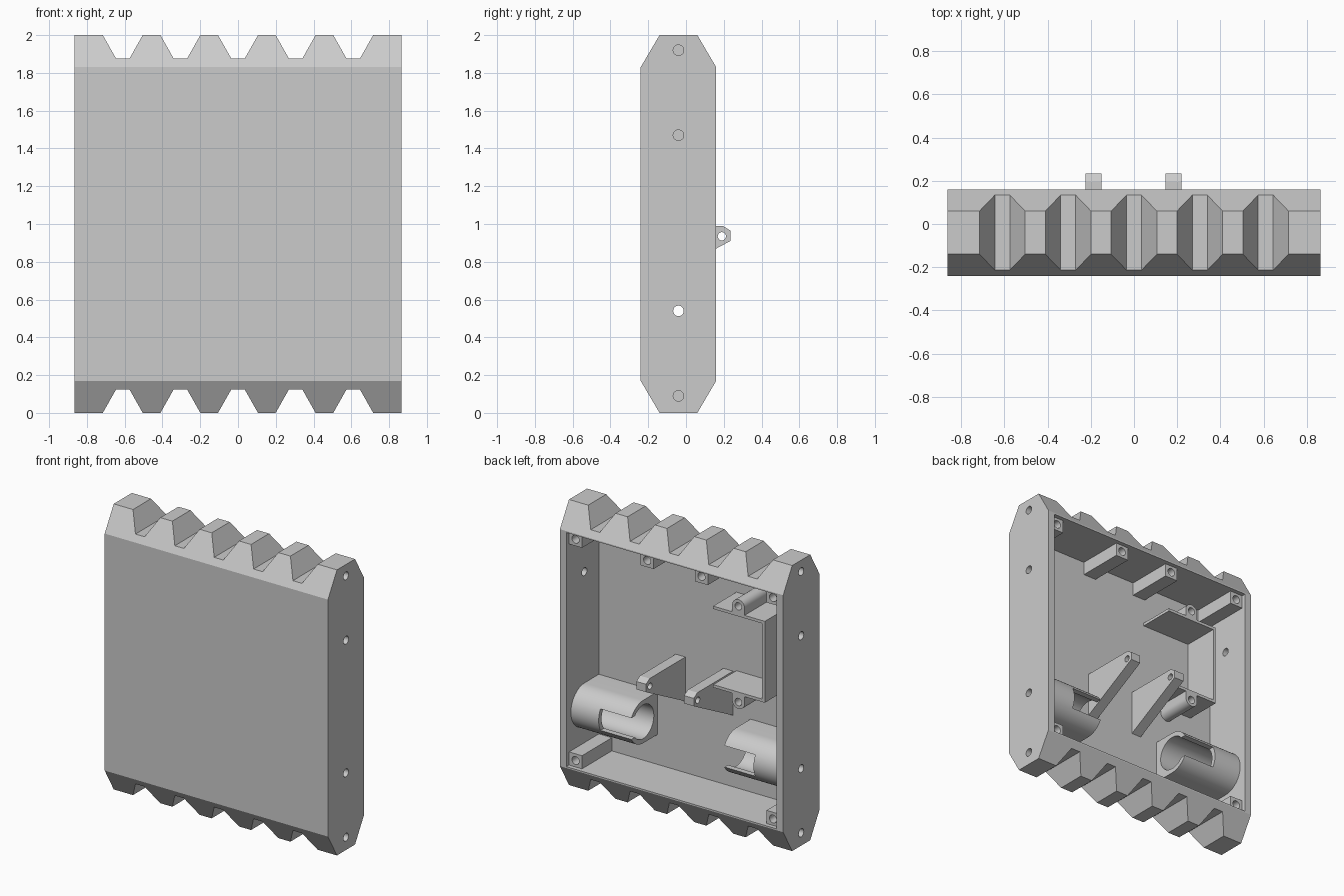
import bpy, bmesh
from math import sin, cos, pi, radians

old = bpy.data.objects.get("Cube")
if old:
    bpy.data.objects.remove(old)

grey = bpy.data.materials.new("light_grey_plastic")
grey.use_nodes = True
grey.diffuse_color = (0.6, 0.6, 0.6, 1)
grey.node_tree.nodes["Principled BSDF"].inputs["Base Color"].default_value = (0.6, 0.6, 0.6, 1)
parts = []


def prism(name, pts, axis, a, b):
    """Extrude a profile: axis x takes (y, z) points, axis y takes (x, z) points."""
    bm = bmesh.new()
    place = (lambda p, t: (t, p[0], p[1])) if axis == "x" else (lambda p, t: (p[0], t, p[1]))
    ends = [[bm.verts.new(place(p, t)) for p in pts] for t in (a, b)]
    n = len(pts)
    for ring in ends:
        bm.faces.new(ring)
    for i in range(n):
        j = (i + 1) % n
        bm.faces.new((ends[0][i], ends[0][j], ends[1][j], ends[1][i]))
    bmesh.ops.recalc_face_normals(bm, faces=bm.faces)
    mesh = bpy.data.meshes.new(name)
    bm.to_mesh(mesh)
    bm.free()
    mesh.materials.append(grey)
    ob = bpy.data.objects.new(name, mesh)
    bpy.context.collection.objects.link(ob)
    parts.append(ob)
    return ob


def rect(u0, u1, v0, v1):
    return [(u0, v0), (u1, v0), (u1, v1), (u0, v1)]


def arc(u, v, r, start=0, end=2 * pi, n=20):
    return [(u + r * cos(start + (end - start) * i / n),
             v + r * sin(start + (end - start) * i / n)) for i in range(n)]


def cut(ob, *cutters):
    """Subtract the cutters, then remove them."""
    for c in cutters:
        c.hide_render = True
        mod = ob.modifiers.new("cut", "BOOLEAN")
        mod.operation, mod.solver, mod.object = "DIFFERENCE", "EXACT", c
    graph = bpy.context.evaluated_depsgraph_get()
    mesh = bpy.data.meshes.new_from_object(ob.evaluated_get(graph))
    ob.modifiers.clear()
    ob.data = mesh
    for c in cutters:
        parts.remove(c)
        bpy.data.objects.remove(c)


W, INNER, FLOOR, AXLE_Y, AXLE_Z = 0.865, 0.815, -0.2, -0.04, 0.54

# Housing: chamfered slab, hollowed from the back, toothed at both ends
housing = prism("housing", [(-0.24, 0.17), (-0.14, 0), (0.06, 0), (0.16, 0.17),
                            (0.16, 1.83), (0.06, 2), (-0.14, 2), (-0.24, 1.83)], "x", -W, W)
cutters = [prism("cavity", rect(-INNER, INNER, 0.18, 1.82), "y", FLOOR, 0.5)]
for i in range(-2, 3):
    x = i * 0.305
    for base, s in ((0, 1), (2, -1)):
        tooth = [(x - 0.117, base - s * 0.02), (x + 0.117, base - s * 0.02),
                 (x + 0.035, base + s * 0.125), (x - 0.035, base + s * 0.125)]
        cutters.append(prism("notch", tooth, "y", -0.5, 0.5))
for s in (-1, 1):
    for z in (0.09, AXLE_Z, 1.47, 1.92):
        cutters.append(prism("side_hole", arc(AXLE_Y, z, 0.028), "x", s * 0.765, s * 0.95))
cut(housing, *cutters)

# Screw posts: four corners and two at the middle of the top
for x, z, name in ((0.765, 1.775, "top_corner_post"), (0.765, 0.225, "bottom_corner_post"),
                   (0.21, 1.775, "top_middle_post")):
    for s in (-1, 1):
        post = prism(name, rect(s * x - 0.05, s * x + 0.05, z - 0.047, z + 0.047), "y", FLOOR, 0.13)
        cut(post, prism("screw_hole", arc(s * x, z, 0.028), "y", 0.0, 0.3))

# Motor holders: bored half-round cradles with a slot at the inner end
R = 0.15
cradle = [(FLOOR, AXLE_Z - R)] + arc(AXLE_Y, AXLE_Z, R, -pi / 2, pi / 2, 24)
cradle += [(AXLE_Y, AXLE_Z + R), (FLOOR, AXLE_Z + R)]
for s, side in ((-1, "right"), (1, "left")):
    holder = prism(side + "_motor_holder", cradle, "x", s * 0.36, s * INNER)
    bore = prism("bore", arc(AXLE_Y, AXLE_Z, 0.118, n=40), "x", s * 0.3, s * 0.9)
    slot = prism("slot", rect(AXLE_Y, 0.3, AXLE_Z - 0.075, AXLE_Z + 0.075), "x", s * 0.3, s * 0.6)
    cut(holder, bore, slot)

# Hinge lugs: sloping gussets reaching out of the open back
gusset = [(FLOOR, 0.68), (0.16, 0.87), (0.235, 0.91), (0.235, 0.965), (0.195, 0.99), (FLOOR, 0.99)]
for x0, side in ((-0.225, "right"), (0.145, "left")):
    lug = prism(side + "_hinge_lug", gusset, "x", x0, x0 + 0.075)
    cut(lug, prism("pin_hole", arc(0.19, 0.935, 0.022), "x", x0 - 0.1, x0 + 0.2))

# Battery bracket: two shelves joined by an upright, open toward the middle
MID = 1.265
BACK = 0.056
bracket = [(-0.25, MID + 0.285), (-0.65, MID + 0.285), (-0.65, MID - 0.285), (-0.25, MID - 0.285),
           (-0.25, MID - 0.265), (-0.63, MID - 0.265), (-0.63, MID + 0.265), (-0.25, MID + 0.265)]
prism("battery_bracket", bracket, "y", FLOOR, BACK)

# Screw bosses on the outer sides of the shelves
for s, name in ((1, "upper_boss"), (-1, "lower_boss")):
    z, shelf = MID + s * 0.335, MID + s * 0.28
    outline = arc(-0.445, z, 0.048, 0, s * pi, 12)
    outline += [(-0.493, z), (-0.493, shelf), (-0.397, shelf)]
    boss = prism(name, outline, "y", FLOOR, BACK)
    cut(boss, prism("screw_hole", arc(-0.445, z, 0.026), "y", -0.08, 0.2))

# Smooth the round surfaces, keep the corners sharp
bpy.ops.object.select_all(action="DESELECT")
for ob in parts:
    ob.select_set(True)
bpy.context.view_layer.objects.active = housing
bpy.ops.object.shade_smooth_by_angle(angle=radians(30))
